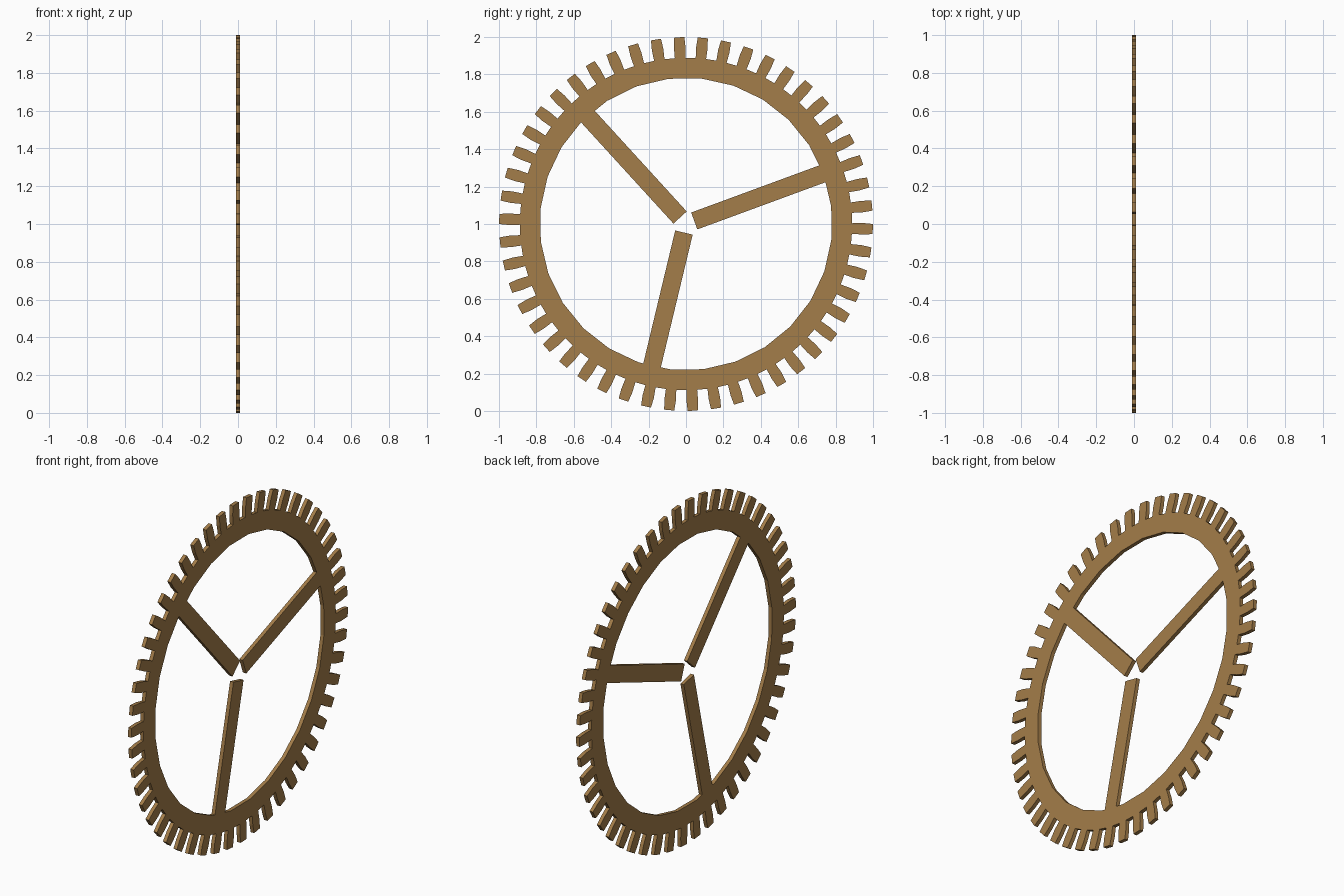
import bpy, bmesh, math
from mathutils import Vector

if "Cube" in bpy.data.objects:
    bpy.data.objects.remove(bpy.data.objects["Cube"])

TEETH, HOLE_SIDES = 50, 28
THICK = 0.022
CENTRE = Vector((0, 0, 1))

brass = bpy.data.materials.new("antique brass")
brass.diffuse_color = (0.37, 0.205, 0.067, 1)
brass.use_nodes = True
brass.node_tree.nodes["Principled BSDF"].inputs["Base Color"].default_value = brass.diffuse_color


def polar(radius, angle, side=0.0):
    """Point at a radius along an angle, shifted sideways, in the y-z plane."""
    c, s = math.cos(angle), math.sin(angle)
    return CENTRE + Vector((0, radius * c - side * s, radius * s + side * c))


def plate(name, loops):
    """Fill closed loops (outline and holes) and give the sheet thickness."""
    bm = bmesh.new()
    edges = []
    for loop in loops:
        vs = [bm.verts.new(p - Vector((THICK / 2, 0, 0))) for p in loop]
        edges += [bm.edges.new((vs[i - 1], vs[i])) for i in range(len(vs))]
    bmesh.ops.triangle_fill(bm, edges=edges, use_beauty=True, use_dissolve=False)
    ext = bmesh.ops.extrude_face_region(bm, geom=bm.faces[:], use_keep_orig=True)
    top = [g for g in ext["geom"] if isinstance(g, bmesh.types.BMVert)]
    bmesh.ops.translate(bm, verts=top, vec=(THICK, 0, 0))
    bmesh.ops.recalc_face_normals(bm, faces=bm.faces[:])
    me = bpy.data.meshes.new(name)
    bm.to_mesh(me)
    bm.free()
    me.materials.append(brass)
    ob = bpy.data.objects.new(name, me)
    bpy.context.collection.objects.link(ob)
    return ob


# Toothed rim: slightly bulging teeth around a low-sided hole
tooth = [(0.888, -0.028), (0.945, -0.031), (0.999, -0.027),
         (0.999, 0.027), (0.945, 0.031), (0.888, 0.028)]
outline = []
for i in range(TEETH):
    a = math.radians(5.65) + i * math.tau / TEETH
    outline += [polar(r, a, s) for r, s in tooth]
hole = [polar(0.782, math.radians(84) + i * math.tau / HOLE_SIDES)
        for i in range(HOLE_SIDES)]
plate("toothed_rim", [outline, hole])

# Three spokes that stop short of the centre
for i, deg in enumerate((20.2, 132.4, 256.5)):
    a = math.radians(deg)
    plate(f"spoke_{i + 1}", [[polar(0.047, a, -0.048), polar(0.79, a, -0.048),
                              polar(0.79, a, 0.048), polar(0.047, a, 0.048)]])
